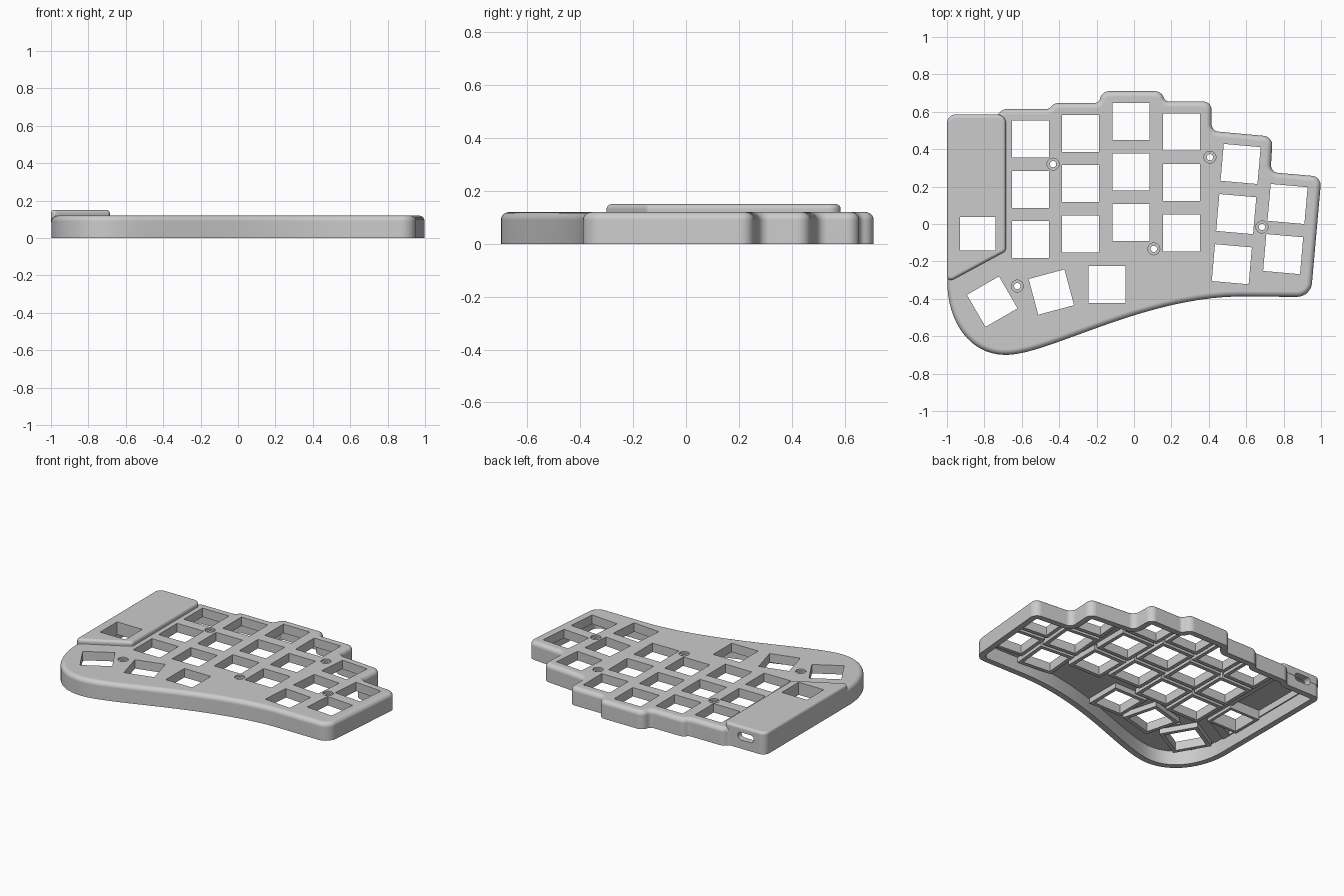
import bpy, bmesh, math
from mathutils import Vector, Matrix

if "Cube" in bpy.data.objects:
    bpy.data.objects.remove(bpy.data.objects["Cube"])

grey = bpy.data.materials.new("light_grey")
grey.use_nodes = True
COLOUR = (0.6, 0.6, 0.6, 1)
grey.diffuse_color = COLOUR
grey.node_tree.nodes["Principled BSDF"].inputs["Base Color"].default_value = COLOUR


def fillet(corners, steps=8):
    """Round each (x, y, radius) corner of a closed outline."""
    out = []
    for i, (x, y, r) in enumerate(corners):
        p = Vector((x, y))
        if r == 0:
            out.append(p)
            continue
        a = (Vector(corners[i - 1][:2]) - p).normalized()
        b = (Vector(corners[(i + 1) % len(corners)][:2]) - p).normalized()
        half = a.angle(b) / 2
        centre = p + (a + b).normalized() * r / math.sin(half)
        start = p + a * r / math.tan(half) - centre
        end = p + b * r / math.tan(half) - centre
        turn = math.atan2(start.x * end.y - start.y * end.x, start.dot(end))
        for k in range(steps + 1):
            t = turn * k / steps
            out.append(centre + Vector((start.x * math.cos(t) - start.y * math.sin(t),
                                        start.x * math.sin(t) + start.y * math.cos(t))))
    return out


def bezier(p0, p1, p2, p3, steps):
    pts = [Vector(p) for p in (p0, p1, p2, p3)]
    for k in range(steps + 1):
        t = k / steps
        s = 1 - t
        yield pts[0] * s**3 + pts[1] * 3*s*s*t + pts[2] * 3*s*t*t + pts[3] * t**3


def inset(loop, d):
    """Move a clockwise outline inwards by d."""
    out = []
    for i, p in enumerate(loop):
        a = (p - loop[i - 1]).normalized()
        b = (loop[(i + 1) % len(loop)] - p).normalized()
        n = Vector((a.y + b.y, -a.x - b.x)).normalized()
        out.append(p + n * d / max(0.4, n.dot(Vector((a.y, -a.x)))))
    return out


def make(name, bm):
    bmesh.ops.recalc_face_normals(bm, faces=bm.faces)
    mesh = bpy.data.meshes.new(name)
    bm.to_mesh(mesh)
    bm.free()
    mesh.materials.append(grey)
    obj = bpy.data.objects.new(name, mesh)
    bpy.context.collection.objects.link(obj)
    return obj


def loft(name, loop, profile):
    """Stack inset copies of an outline; profile is (inset, z) pairs."""
    bm = bmesh.new()
    rings = [[bm.verts.new((p.x, p.y, z)) for p in inset(loop, d)] for d, z in profile]
    for low, high in zip(rings, rings[1:]):
        for i in range(len(low)):
            bm.faces.new((low[i - 1], low[i], high[i], high[i - 1]))
    bm.faces.new(rings[0])
    bm.faces.new(rings[-1])
    return make(name, bm)


def rounded_top(bottom, top, r, steps=6):
    arc = [k / steps * math.pi / 2 for k in range(steps + 1)]
    return [(0, bottom)] + [(r - r * math.cos(a), top - r + r * math.sin(a)) for a in arc]


def boxes(name, places, grow, low, high):
    bm = bmesh.new()
    for x, y, w, h, angle in places:
        m = (Matrix.Translation((x, y, (low + high) / 2))
             @ Matrix.Rotation(math.radians(angle), 4, 'Z')
             @ Matrix.Diagonal((w + grow, h + grow, high - low, 1)))
        bmesh.ops.create_cube(bm, size=1, matrix=m)
    return make(name, bm)


def cylinders(name, places, radius, low, high):
    bm = bmesh.new()
    for x, y in places:
        bmesh.ops.create_cone(bm, cap_ends=True, segments=24, radius1=radius, radius2=radius,
                              depth=high - low, matrix=Matrix.Translation((x, y, (low + high) / 2)))
    return make(name, bm)


def combine(target, tool, operation):
    """Apply a boolean, trying the next solver if the outer shell is lost."""
    mod = target.modifiers.new("cut", 'BOOLEAN')
    mod.operation, mod.object = operation, tool
    for solver in ('EXACT', 'MANIFOLD', 'FLOAT'):
        mod.solver = solver
        bpy.context.view_layer.update()
        graph = bpy.context.evaluated_depsgraph_get()
        mesh = bpy.data.meshes.new_from_object(target.evaluated_get(graph))
        xs = [v.co.x for v in mesh.vertices] or [0]
        if max(xs) - min(xs) > 1.98:
            target.data = mesh
            break
    target.modifiers.clear()
    bpy.data.objects.remove(tool)


# Case outline, clockwise from the rear corner
rear = [(-0.998, 0.583, 0.045), (-0.73, 0.583, 0.03), (-0.7, 0.615, 0.05),
        (-0.455, 0.615, 0.03), (-0.425, 0.647, 0.05), (-0.19, 0.647, 0.03),
        (-0.168, 0.71, 0.05), (0.145, 0.71, 0.05), (0.168, 0.655, 0.03),
        (0.415, 0.655, 0.045), (0.415, 0.497, 0.04), (0.742, 0.467, 0.05),
        (0.73, 0.277, 0.04), (1.002, 0.253, 0.05), (0.945, -0.39, 0.08)]
front = list(bezier((0.62, -0.388), (0.08, -0.37), (-0.45, -0.7), (-0.685, -0.7), 24))
front += list(bezier((-0.685, -0.7), (-0.88, -0.7), (-0.998, -0.52), (-0.998, -0.31), 16))[1:]
outline = fillet(rear + [(p.x, p.y, 0) for p in front])

# Hollow case: ceiling, inner wall, rim, outer wall and rounded top in one sweep
case = loft("keyboard_case", outline, [(0.04, 0.095), (0.04, 0)] + rounded_top(0, 0.12, 0.03))

# Raised controller cover, hollow beneath
cover = [(-1, 0.585, 0.045), (-0.685, 0.585, 0.045),
         (-0.685, -0.145, 0.025), (-1, -0.315, 0.022)]
combine(case, loft("controller_cover", fillet(cover), rounded_top(0.085, 0.15, 0.018)), 'UNION')
sharp_cover = [Vector(c[:2]) for c in cover]
combine(case, loft("cover_cavity", sharp_cover, [(0.05, 0.05), (0.05, 0.13)]), 'DIFFERENCE')

# Key positions: straight columns, slanted columns, thumb keys
STEP = 0.2695
keys = []
for x, y in ((-0.554, 0.455), (-0.285, 0.485), (-0.016, 0.548), (0.254, 0.492)):
    keys += [(x, y - STEP * k, 0.198, 0.198, 0) for k in range(3)]
for x, y, count in ((0.57, 0.321, 3), (0.821, 0.107, 2)):
    keys += [(x - 0.0235 * k, y - 0.268 * k, 0.198, 0.198, -5) for k in range(count)]
keys += [(x, y, 0.198, 0.198, a) for x, y, a in
         ((-0.758, -0.415, 30), (-0.442, -0.364, 15), (-0.144, -0.324, 0))]
dial = [(-0.835, -0.052, 0.188, 0.18, 0)]

# Socket frames under the plate, then the openings
combine(case, boxes("socket_frames", keys, 0.05, 0.06, 0.11), 'UNION')
combine(case, boxes("dial_frame", dial, 0.04, 0.065, 0.14), 'UNION')
combine(case, boxes("openings", keys + dial, 0, -0.1, 0.3), 'DIFFERENCE')

# Countersunk screw holes
screws = [(-0.433, 0.32), (0.406, 0.357), (0.684, -0.016), (0.106, -0.133), (-0.624, -0.332)]
combine(case, cylinders("screw_seats", screws, 0.032, 0.108, 0.2), 'DIFFERENCE')
combine(case, cylinders("screw_holes", screws, 0.017, -0.1, 0.2), 'DIFFERENCE')

# Cable port through the rear wall
port = fillet([(-0.06, -0.026, 0.024), (-0.06, 0.026, 0.024),
               (0.06, 0.026, 0.024), (0.06, -0.026, 0.024)])
slot = loft("cable_port", port, [(0, -0.1), (0, 0.1)])
slot.data.transform(Matrix.Translation((-0.855, 0.58, 0.085)) @ Matrix.Rotation(math.pi / 2, 4, 'X'))
combine(case, slot, 'DIFFERENCE')

# Smooth rounded edges, flat faces kept crisp
bpy.ops.object.select_all(action='DESELECT')
case.select_set(True)
bpy.context.view_layer.objects.active = case
bpy.ops.object.shade_smooth_by_angle(angle=math.radians(28))
weighted = case.modifiers.new("weighted_normals", 'WEIGHTED_NORMAL')
weighted.keep_sharp = True
